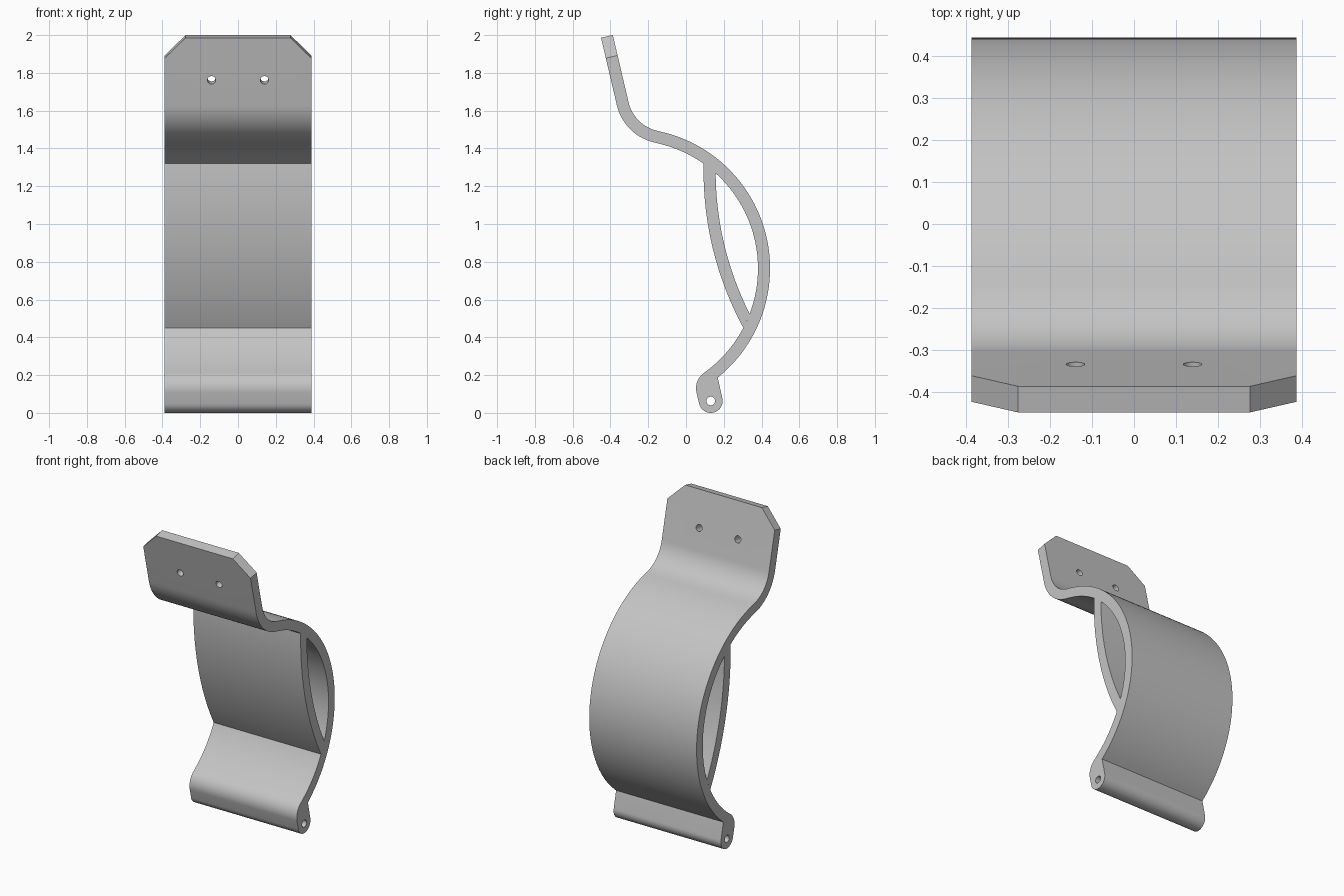
import bpy, bmesh, math
from mathutils import Vector

cube = bpy.data.objects.get("Cube")
if cube:
    bpy.data.objects.remove(cube)

mat = bpy.data.materials.new("plain grey")
mat.use_nodes = True
GREY = (0.55, 0.55, 0.55, 1)
mat.diffuse_color = GREY
mat.node_tree.nodes["Principled BSDF"].inputs["Base Color"].default_value = GREY

HALF = 0.388                       # half width of the bracket
LEAN = math.radians(193.2)         # direction the plate and hinge leg face
face = Vector((math.cos(LEAN), math.sin(LEAN)))
up = Vector((face.y, -face.x))     # along the plate, upwards

bow = Vector((-0.297, 0.765))      # centre of the large bow
R_IN, R_OUT = 0.678, 0.742
neck = Vector((-0.109, 1.689))     # centre of the upper bend
N_IN, N_OUT = 0.2, 0.264
hinge = Vector((0.131, 0.063))
H_R = 0.063
heel = Vector((0.153, 0.130))      # centre of the lower bend
HEEL_R = 0.1
PLATE = 0.367


def arc(c, r, a, b, n):
    return [c + r * Vector((math.cos(a + (b - a) * i / n),
                            math.sin(a + (b - a) * i / n))) for i in range(n + 1)]


def heading(a, b):
    return math.atan2(b.y - a.y, b.x - a.x)


def extrude(name, profile):
    """Extrude a y-z profile across the width."""
    bm = bmesh.new()
    f = bm.faces.new([bm.verts.new((-HALF, p.x, p.y)) for p in profile])
    new = bmesh.ops.extrude_face_region(bm, geom=[f])["geom"]
    bmesh.ops.translate(bm, vec=(2 * HALF, 0, 0),
                        verts=[v for v in new if isinstance(v, bmesh.types.BMVert)])
    bmesh.ops.recalc_face_normals(bm, faces=bm.faces)
    return bm


def finish(name, bm):
    mesh = bpy.data.meshes.new(name)
    bm.to_mesh(mesh)
    bm.free()
    obj = bpy.data.objects.new(name, mesh)
    bpy.context.collection.objects.link(obj)
    mesh.materials.append(mat)
    return obj


def drill(target, name, centre, direction, radius, depth):
    bpy.ops.mesh.primitive_cylinder_add(vertices=32, radius=radius, depth=depth, location=centre)
    cutter = bpy.context.object
    cutter.name = name
    cutter.rotation_euler = Vector(direction).to_track_quat("Z", "Y").to_euler()
    cutter.data.materials.append(mat)
    bpy.context.view_layer.update()
    mod = target.modifiers.new(name, "BOOLEAN")
    mod.operation, mod.solver, mod.object = "DIFFERENCE", "EXACT", cutter
    bpy.context.view_layer.objects.active = target
    bpy.ops.object.modifier_apply(modifier=mod.name)
    bpy.data.objects.remove(cutter)


def smooth(obj):
    bpy.ops.object.select_all(action="DESELECT")
    obj.select_set(True)
    bpy.context.view_layer.objects.active = obj
    bpy.ops.object.shade_smooth_by_angle(angle=math.radians(25))


# Curved band: top plate, upper bend, bow and hinge leg in one profile
top = heading(bow, neck)
low = heading(bow, heel)
corner = math.radians(-51.2)
bend = top + math.pi
front_top = neck + face * N_OUT + up * PLATE
back_top = neck + face * N_IN + up * PLATE
profile = [front_top]
profile += arc(neck, N_OUT, LEAN, bend, 16)
profile += arc(bow, R_IN, top, low, 56)[1:]
profile += arc(heel, HEEL_R, low + math.pi, LEAN, 12)[1:]
profile += arc(hinge, H_R, LEAN, LEAN + math.pi, 20)
profile += arc(bow, R_OUT, corner, top, 56)
profile += arc(neck, N_IN, bend, LEAN, 16)[1:]
profile += [back_top]
bm = extrude("band", profile)

# Chamfered corners of the top plate
ends = {(round(p.x, 4), round(p.y, 4)) for p in (front_top, back_top)}
corners = [e for e in bm.edges
           if all((round(v.co.y, 4), round(v.co.z, 4)) in ends for v in e.verts)
           and abs(e.verts[0].co.x - e.verts[1].co.x) < 0.01]
bmesh.ops.bevel(bm, geom=corners, offset=0.111, segments=1, affect="EDGES")
band = finish("curved_band", bm)

# Screw holes and hinge pin bore
mid = neck + face * (N_IN + N_OUT) / 2
mid = mid + up * ((1.769 - mid.y) / up.y)
for side in (-1, 1):
    drill(band, "screw_hole", (side * 0.14, mid.x, mid.y), (0, face.x, face.y), 0.022, 0.2)
drill(band, "pin_bore", (0, hinge.x, hinge.y), (1, 0, 0), 0.023, 1)
smooth(band)

# Bowed brace spanning the inside of the band
brace_c = Vector((1.833, 1.28))


def meet(r):
    """Angles at which a brace arc reaches the inside of the bow."""
    d = (bow - brace_c).length
    rb = R_IN + 0.001
    half = math.acos((d * d + r * r - rb * rb) / (2 * d * r))
    mid_angle = heading(brace_c, bow) % (2 * math.pi)
    return mid_angle - half, mid_angle + half


a0, a1 = meet(1.74)
b0, b1 = meet(1.676)
brace = finish("inner_brace", extrude("brace", arc(brace_c, 1.74, a0, a1, 28)
                                      + arc(brace_c, 1.676, b1, b0, 28)))
smooth(brace)
